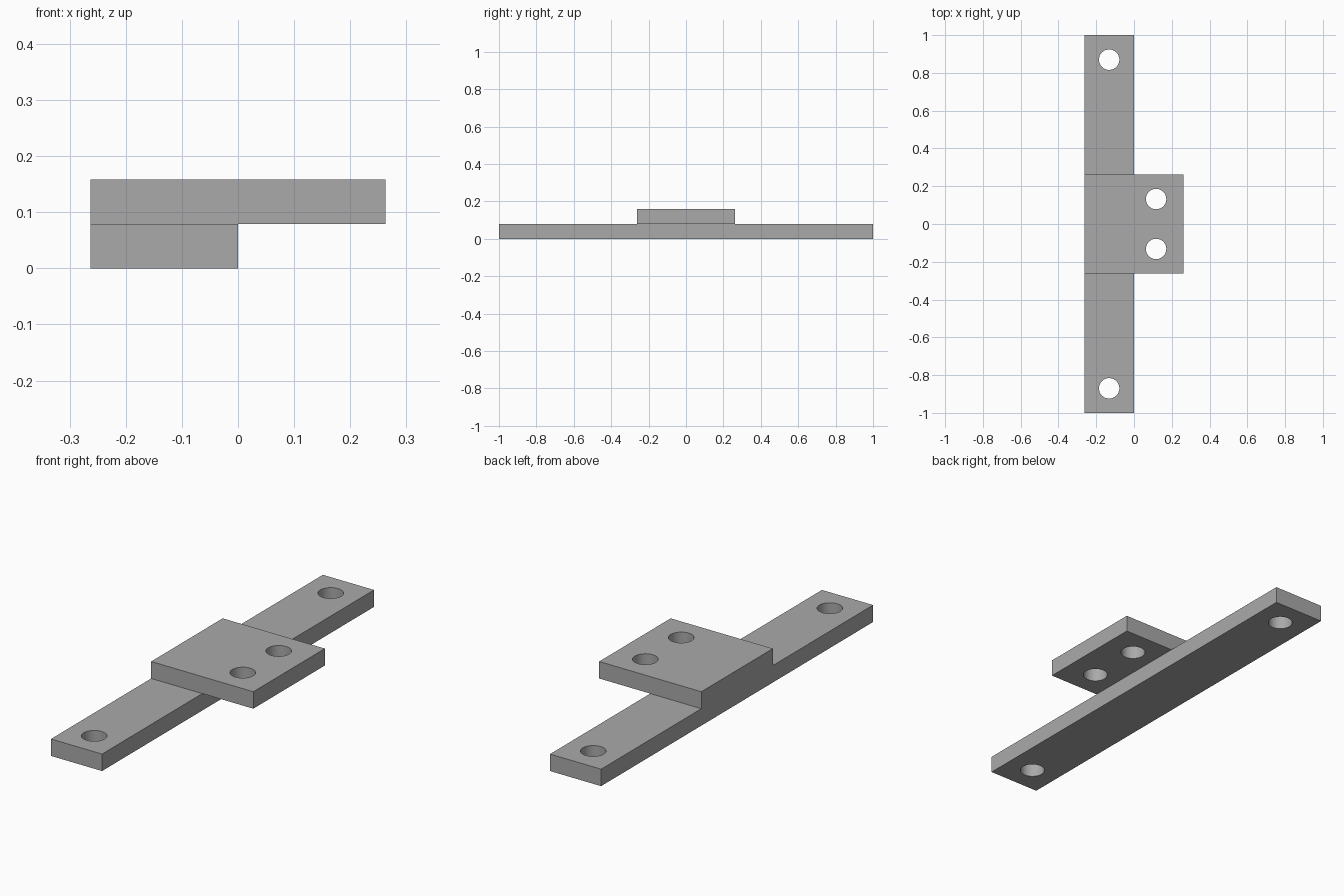
import bpy

cube = bpy.data.objects.get("Cube")
if cube:
    bpy.data.objects.remove(cube, do_unlink=True)

HALF = 0.263      # half the plate side, and the full bar width
THICK = 0.079
HOLE_RADIUS = 0.054

grey = bpy.data.materials.new("plain grey")
grey.use_nodes = True
grey.diffuse_color = (0.4, 0.4, 0.4, 1)
grey.node_tree.nodes["Principled BSDF"].inputs["Base Color"].default_value = grey.diffuse_color


def drilled_slab(name, x_range, half_length, bottom, hole_x, hole_y):
    """Flat slab with a mirrored pair of through holes."""
    x0, x1 = x_range
    mid_z = bottom + THICK / 2
    bpy.ops.mesh.primitive_cube_add(size=1, location=((x0 + x1) / 2, 0, mid_z))
    slab = bpy.context.object
    slab.name = name
    slab.scale = (x1 - x0, 2 * half_length, THICK)
    bpy.ops.object.transform_apply(location=True, rotation=False, scale=True)
    slab.data.materials.append(grey)

    # Cut the holes
    cutters = []
    for side in (-1, 1):
        bpy.ops.mesh.primitive_cylinder_add(
            vertices=48, radius=HOLE_RADIUS, depth=THICK * 2,
            location=(hole_x, side * hole_y, mid_z))
        cutter = bpy.context.object
        cutter.name = name + "_hole_cutter"
        cutter.hide_render = True
        cutter.data.materials.append(grey)
        cut = slab.modifiers.new("hole", "BOOLEAN")
        cut.operation = "DIFFERENCE"
        cut.solver = "EXACT"
        cut.object = cutter
        cutters.append(cutter)

    bpy.ops.object.select_all(action="DESELECT")
    slab.select_set(True)
    bpy.context.view_layer.objects.active = slab
    for modifier in list(slab.modifiers):
        bpy.ops.object.modifier_apply(modifier=modifier.name)
    for cutter in cutters:
        bpy.data.objects.remove(cutter, do_unlink=True)

    # Smooth hole walls, sharp rims
    bpy.ops.object.shade_smooth_by_angle(angle=0.5)
    return slab


# Long lower bar with a hole near each end
drilled_slab("long_bar", (-HALF, 0), 1, 0, -HALF / 2, 0.87)

# Square upper plate overhanging the bar, with two holes in the overhang
drilled_slab("square_plate", (-HALF, HALF), HALF, THICK, 0.117, 0.132)
